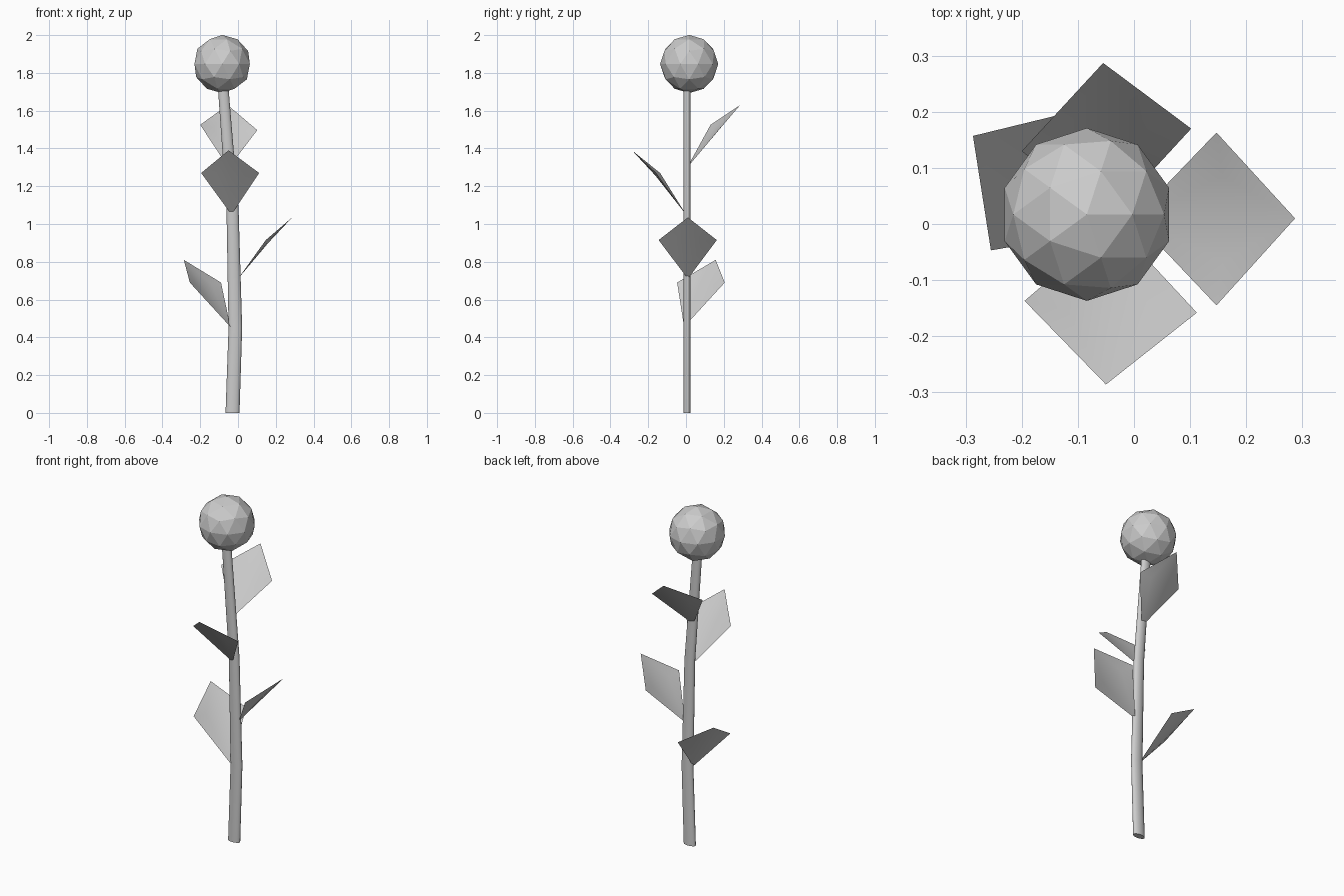
import bpy, bmesh, math
from mathutils import Vector

if "Cube" in bpy.data.objects:
    bpy.data.objects.remove(bpy.data.objects["Cube"])


def finish(name, bm):
    me = bpy.data.meshes.new(name)
    bm.to_mesh(me)
    bm.free()
    ob = bpy.data.objects.new(name, me)
    bpy.context.collection.objects.link(ob)
    return ob


# Faceted round flower head
bm = bmesh.new()
bmesh.ops.create_icosphere(bm, subdivisions=2, radius=0.154)
bmesh.ops.translate(bm, verts=bm.verts, vec=(-0.084, 0.017, 1.847))
finish("flower_head", bm)

# Gently bent stem with a flattened oval section: (x, z, half width, half depth)
SIDES = 16
path = [(-0.029, 0.0, 0.037, 0.019), (-0.014, 0.45, 0.036, 0.019),
        (-0.029, 1.08, 0.032, 0.019), (-0.079, 1.73, 0.028, 0.019)]
bm = bmesh.new()
rings = []
for x, z, w, d in path:
    rings.append([bm.verts.new((x + w * math.cos(a), 0.006 + d * math.sin(a), z))
                  for a in (2 * math.pi * i / SIDES for i in range(SIDES))])
for lo, hi in zip(rings, rings[1:]):
    for i in range(SIDES):
        j = (i + 1) % SIDES
        bm.faces.new((lo[i], lo[j], hi[j], hi[i])).smooth = True
bm.faces.new(rings[0][::-1])
bm.faces.new(rings[-1])
finish("stem", bm)


# Thin kite leaves, cupped along a row of points between the two side corners
def leaf(name, base, side_a, tip, side_b):
    bm = bmesh.new()
    b, a, t, c = (Vector(p) for p in (base, side_a, tip, side_b))
    normal = (t - b).cross(a - c).normalized()
    if normal.z < 0:
        normal.negate()
    row = []
    for i in range(5):
        u = i / 4
        row.append(bm.verts.new(a.lerp(c, u) - normal * 0.02 * (1 - (2 * u - 1) ** 2)))
    vb, vt = bm.verts.new(b), bm.verts.new(t)
    for p, q in zip(row, row[1:]):
        bm.faces.new((vb, p, q)).smooth = True
        bm.faces.new((vt, q, p)).smooth = True
    bm.normal_update()
    if sum(f.normal.z for f in bm.faces) < 0:
        bmesh.ops.reverse_faces(bm, faces=bm.faces)
    finish(name, bm)


leaf("leaf_left", (-0.04, -0.01, 0.455), (-0.255, -0.047, 0.69),
     (-0.287, 0.157, 0.81), (-0.09, 0.205, 0.69))
leaf("leaf_right", (0.0, 0.01, 0.71), (0.147, 0.163, 0.915),
     (0.287, 0.01, 1.035), (0.147, -0.145, 0.915))
leaf("leaf_front", (-0.035, 0.0, 1.05), (0.112, -0.158, 1.27),
     (-0.05, -0.286, 1.39), (-0.195, -0.137, 1.27))
leaf("leaf_back", (-0.05, 0.005, 1.297), (-0.2, 0.13, 1.525),
     (-0.055, 0.287, 1.63), (0.102, 0.17, 1.497))
